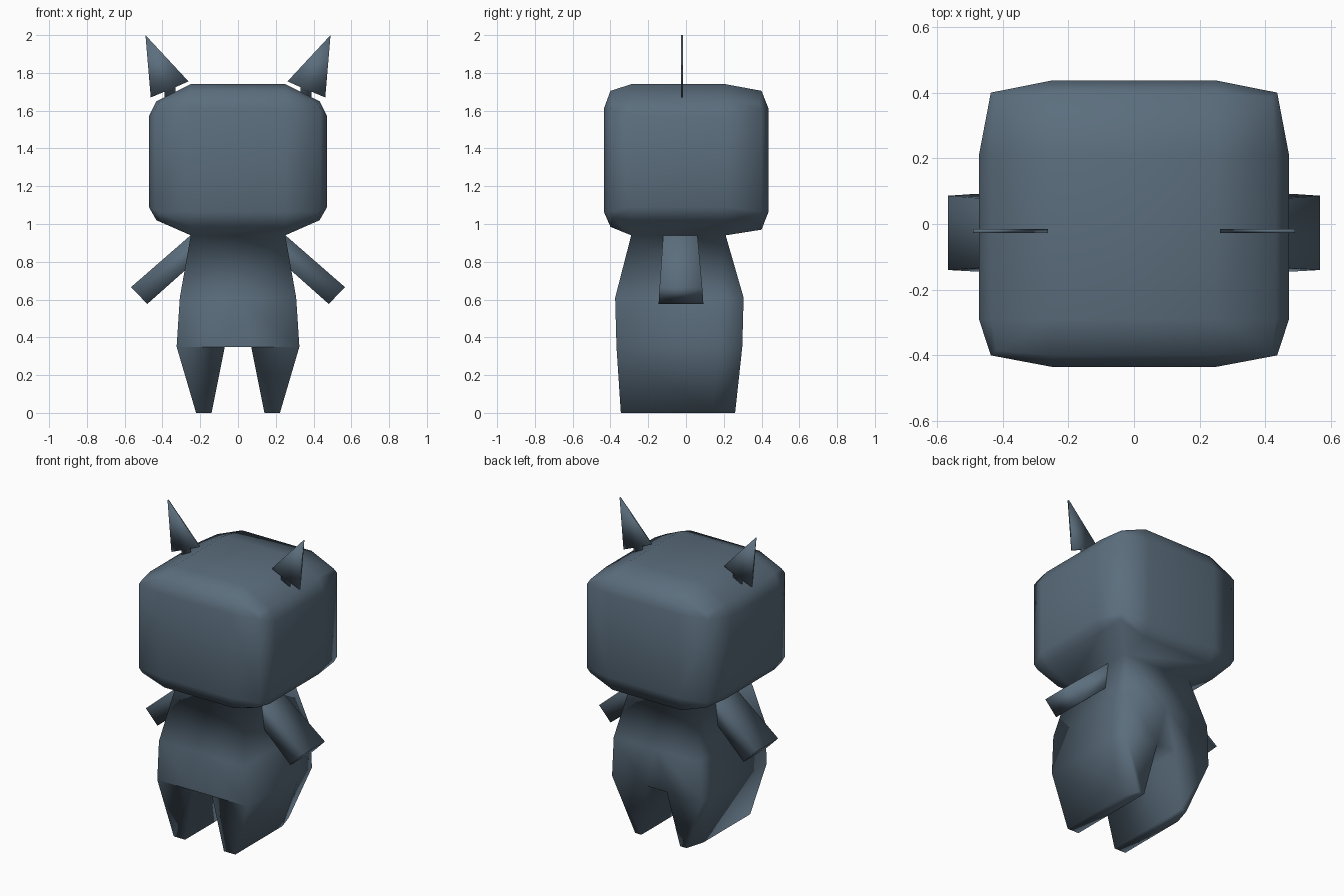
import bpy, bmesh

if "Cube" in bpy.data.objects:
    bpy.data.objects.remove(bpy.data.objects["Cube"])

paint = bpy.data.materials.new("slate_blue")
paint.diffuse_color = (0.105, 0.155, 0.205, 1)
paint.use_nodes = True
paint.node_tree.nodes["Principled BSDF"].inputs["Base Color"].default_value = paint.diffuse_color


def add_object(name, bm):
    bmesh.ops.recalc_face_normals(bm, faces=bm.faces)
    for f in bm.faces:
        f.smooth = True
    mesh = bpy.data.meshes.new(name)
    bm.to_mesh(mesh)
    bm.free()
    mesh.materials.append(paint)
    obj = bpy.data.objects.new(name, mesh)
    bpy.context.collection.objects.link(obj)
    return obj


def skin(bm, rings, cap_start=False, cap_end=False):
    """Skin a list of equal-length point rings."""
    loops = [[bm.verts.new(p) for p in ring] for ring in rings]
    n = len(loops[0])
    for a, b in zip(loops, loops[1:]):
        for i in range(n):
            j = (i + 1) % n
            bm.faces.new((a[i], a[j], b[j], b[i]))
    if cap_start:
        bm.faces.new(loops[0])
    if cap_end:
        bm.faces.new(loops[-1])


def flip(rings, s):
    return [[(s * x, y, z) for x, y, z in ring] for ring in rings]


# Head: rounded block, hull of face, edge and corner points
bm = bmesh.new()
for sx in (-1, 1):
    for y_face, y_edge, y_in in ((-0.435, -0.40, -0.29), (0.437, 0.40, 0.21)):
        front = y_face < 0
        for top in (True, False):
            z_face = 1.74 if top else 0.94
            z_front = 1.61 if top else 1.065
            z_side = 1.57 if top else 1.09
            z_fedge = 1.705 if top else (0.985 if front else 0.97)
            z_sedge = 1.65 if top else 1.02
            z_corner = 1.64 if top else 1.03
            for p in ((0.25, y_face, z_front), (0.25, y_in, z_face),
                      (0.472, y_in, z_side), (0.25, y_edge, z_fedge),
                      (0.432, y_in, z_sedge), (0.436, y_edge, z_front),
                      (0.42, y_edge * 0.965, z_corner)):
                bm.verts.new((sx * p[0], p[1], p[2]))
bmesh.ops.convex_hull(bm, input=bm.verts)
bmesh.ops.dissolve_limit(bm, angle_limit=0.01, verts=bm.verts, edges=bm.edges)
bottom = [f for f in bm.faces if f.calc_center_median().z < 0.945]
bmesh.ops.delete(bm, geom=bottom, context='FACES_ONLY')


# Body: half sections (z, inner x, outer x, front y, side y, back y)
def half(z, inner, w, a, m, b):
    return [(inner, a, z), (w, a, z), (w, m, z), (w, b, z), (inner, b, z)]


halves = [half(0.94, 0.25, 0.25, -0.29, 0.21, 0.21),
          half(0.61, 0.012, 0.308, -0.375, 0.18, 0.305),
          half(0.35, 0.07, 0.325, -0.368, 0.17, 0.298)]
skin(bm, [h + [(-x, y, z) for x, y, z in reversed(h)] for h in halves])

# Legs and crotch, welded to the body
for s in (-1, 1):
    foot = [(0.14, -0.345, 0), (0.222, -0.345, 0), (0.222, 0.14, 0),
            (0.185, 0.26, 0), (0.14, 0.26, 0)]
    skin(bm, flip([halves[-1], foot], s), cap_end=True)
bm.faces.new([bm.verts.new((x, y, 0.35)) for x, y in
              ((-0.07, -0.368), (0.07, -0.368), (0.07, 0.298), (-0.07, 0.298))])
bmesh.ops.remove_doubles(bm, verts=bm.verts, dist=0.002)
for e in bm.edges:  # crease across the front of the hips
    if all(abs(v.co.z - 0.35) < 0.01 and v.co.y < -0.3 for v in e.verts):
        e.smooth = False
add_object("head_body_and_legs", bm)

# Arms and ears, mirrored
for s, side in ((-1, "left"), (1, "right")):
    arm = [[(0.24, -0.12, 0.95), (0.24, 0.06, 0.95),
            (0.24, 0.07, 0.79), (0.24, -0.13, 0.79)],
           [(0.567, -0.14, 0.665), (0.567, 0.086, 0.665),
            (0.48, 0.092, 0.577), (0.48, -0.145, 0.577)]]
    bm = bmesh.new()
    skin(bm, flip(arm, s), cap_end=True)
    add_object(side + "_arm", bm)

    outline = ((0.49, 2.0), (0.462, 1.67), (0.39, 1.70), (0.39, 1.66),
               (0.33, 1.68), (0.33, 1.725), (0.262, 1.755))
    ear = [[(x, y, z) for x, z in outline] for y in (-0.027, -0.015)]
    bm = bmesh.new()
    skin(bm, flip(ear, s), cap_start=True, cap_end=True)
    add_object(side + "_ear", bm)
